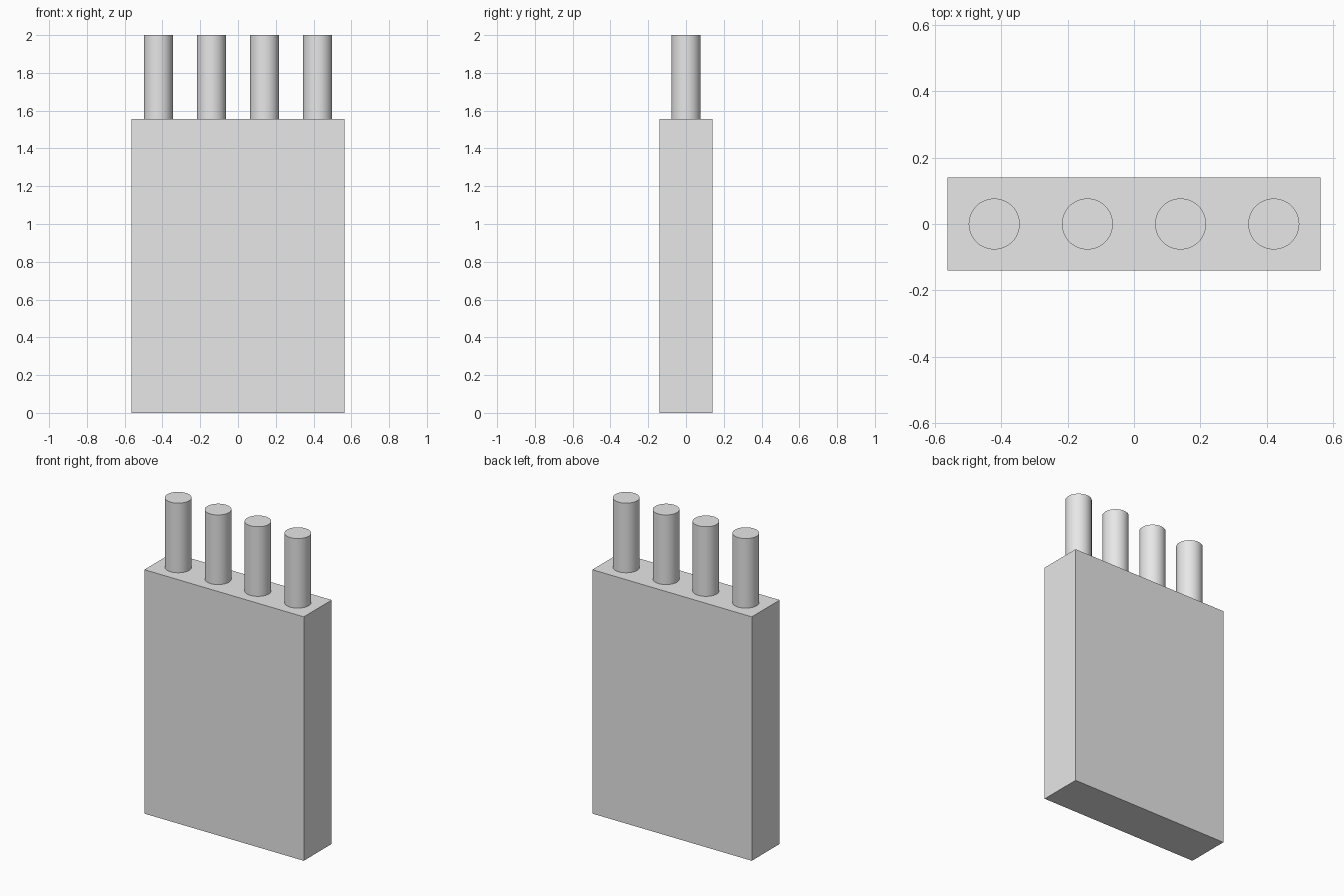
import bpy
import math

cube = bpy.data.objects.get("Cube")
if cube:
    bpy.data.objects.remove(cube, do_unlink=True)

WIDTH, DEPTH, BODY_TOP, TOP = 1.125, 0.281, 1.556, 2.0
PIN_RADIUS = 0.077

# Single plain grey
grey = bpy.data.materials.new("light_grey")
grey.use_nodes = True
colour = (0.8, 0.8, 0.8, 1)
grey.diffuse_color = colour
grey.node_tree.nodes["Principled BSDF"].inputs["Base Color"].default_value = colour


def finish(name):
    obj = bpy.context.object
    obj.name = name
    obj.data.materials.append(grey)
    return obj


# Upright rectangular body
bpy.ops.mesh.primitive_cube_add(size=1, location=(0, 0, BODY_TOP / 2))
body = finish("body")
body.scale = (WIDTH, DEPTH, BODY_TOP)
bpy.ops.object.transform_apply(location=False, rotation=False, scale=True)

# Row of four round pins, evenly spaced along the top
spacing = WIDTH / 4
for i in range(4):
    bpy.ops.mesh.primitive_cylinder_add(
        vertices=64, radius=PIN_RADIUS, depth=TOP - BODY_TOP,
        location=((i - 1.5) * spacing, 0, (TOP + BODY_TOP) / 2))
    finish(f"pin_{i + 1}")
    bpy.ops.object.shade_smooth_by_angle(angle=math.radians(30))
